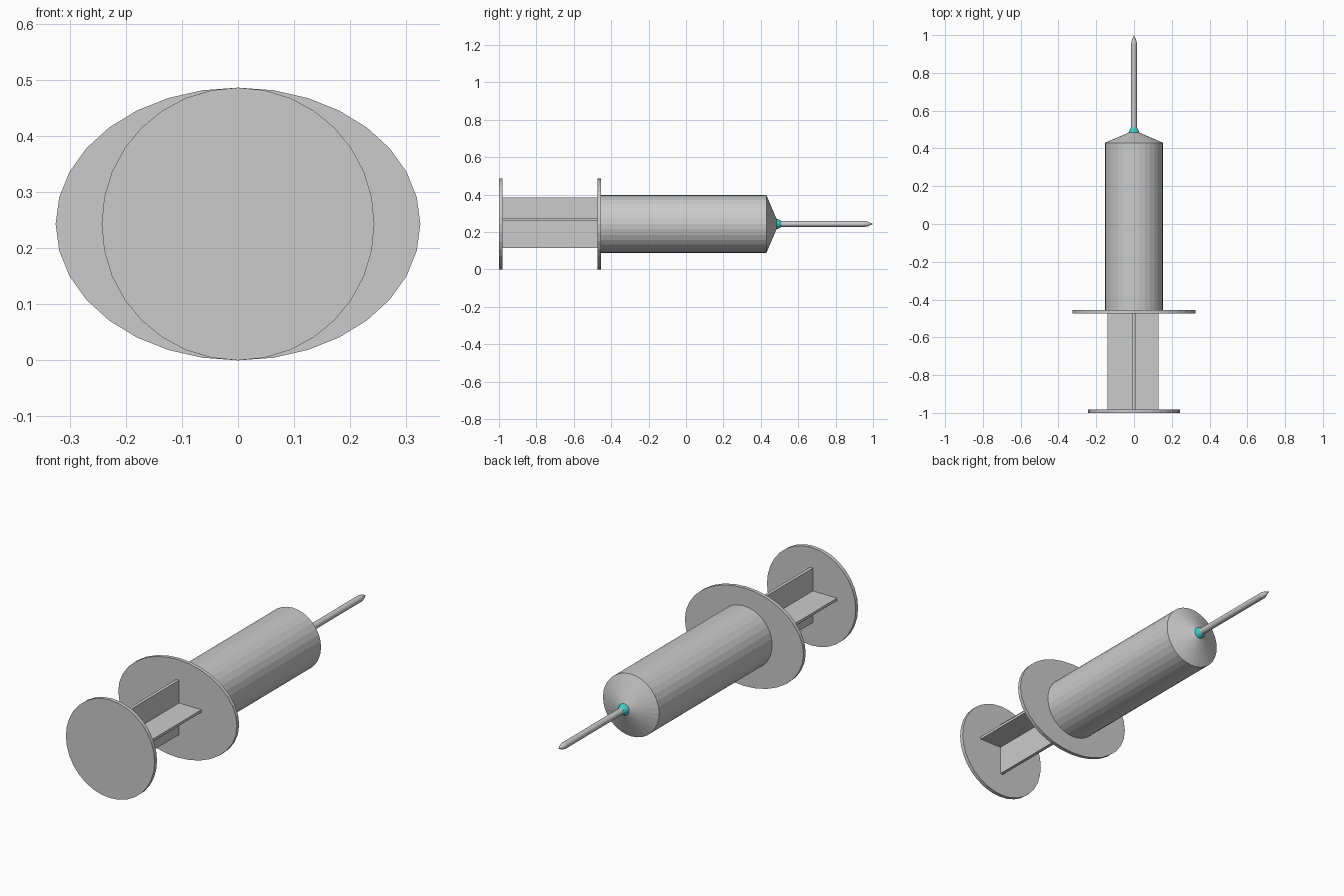
import bpy, bmesh, math
from mathutils import Vector

if "Cube" in bpy.data.objects:
    bpy.data.objects.remove(bpy.data.objects["Cube"])

CZ = 0.243  # height of the long axis


def lathe(name, profile, sides=32, sx=1.0):
    """Revolve (y, radius) points about the long axis; sx stretches it sideways."""
    bm = bmesh.new()
    rings = []
    for y, r in profile:
        if r == 0:
            rings.append([bm.verts.new((0, y, CZ))])
        else:
            rings.append([bm.verts.new((r * sx * math.sin(2 * math.pi * i / sides), y,
                                        CZ + r * math.cos(2 * math.pi * i / sides)))
                          for i in range(sides)])
    for a, b in zip(rings, rings[1:]):
        for i in range(sides):
            j = (i + 1) % sides
            if len(b) == 1:
                bm.faces.new((a[i], a[j], b[0]))
            else:
                bm.faces.new((a[i], a[j], b[j], b[i]))
    for ring in (rings[0], rings[-1]):
        if len(ring) > 1:
            bm.faces.new(ring)
    return finish(name, bm)


def box(name, lo, hi):
    bm = bmesh.new()
    bmesh.ops.create_cube(bm, size=1)
    lo, hi = Vector(lo), Vector(hi)
    for v in bm.verts:
        v.co = (lo + hi) / 2 + v.co * (hi - lo)
    return finish(name, bm)


def finish(name, bm):
    bmesh.ops.recalc_face_normals(bm, faces=bm.faces)
    mesh = bpy.data.meshes.new(name)
    bm.to_mesh(mesh)
    bm.free()
    ob = bpy.data.objects.new(name, mesh)
    bpy.context.collection.objects.link(ob)
    return ob


# Plunger: thumb disc and crossed ribs
lathe("thumb_disc", [(-1.0, CZ), (-0.981, CZ)])
box("plunger_rib_vertical", (-0.008, -0.985, 0.115), (0.008, -0.46, 0.385))
box("plunger_rib_horizontal", (-0.141, -0.985, 0.259), (0.131, -0.46, 0.272))

# Oval finger flange
lathe("finger_flange", [(-0.473, CZ), (-0.455, CZ)], sx=0.325 / CZ)

# Barrel with conical nose
lathe("barrel", [(-0.46, 0.154), (0.43, 0.154), (0.484, 0.028)])

# Coloured needle hub
hub = lathe("needle_hub", [(0.474, 0.028), (0.486, 0.028), (0.498, 0.023), (0.51, 0.016)])
teal = bpy.data.materials.new("teal")
teal.diffuse_color = (0.05, 0.6, 0.55, 1)
teal.use_nodes = True
teal.node_tree.nodes["Principled BSDF"].inputs["Base Color"].default_value = teal.diffuse_color
hub.data.materials.append(teal)

# Needle with pointed tip
lathe("needle", [(0.48, 0.016), (0.955, 0.016), (0.972, 0.012), (1.0, 0)], sides=16)
